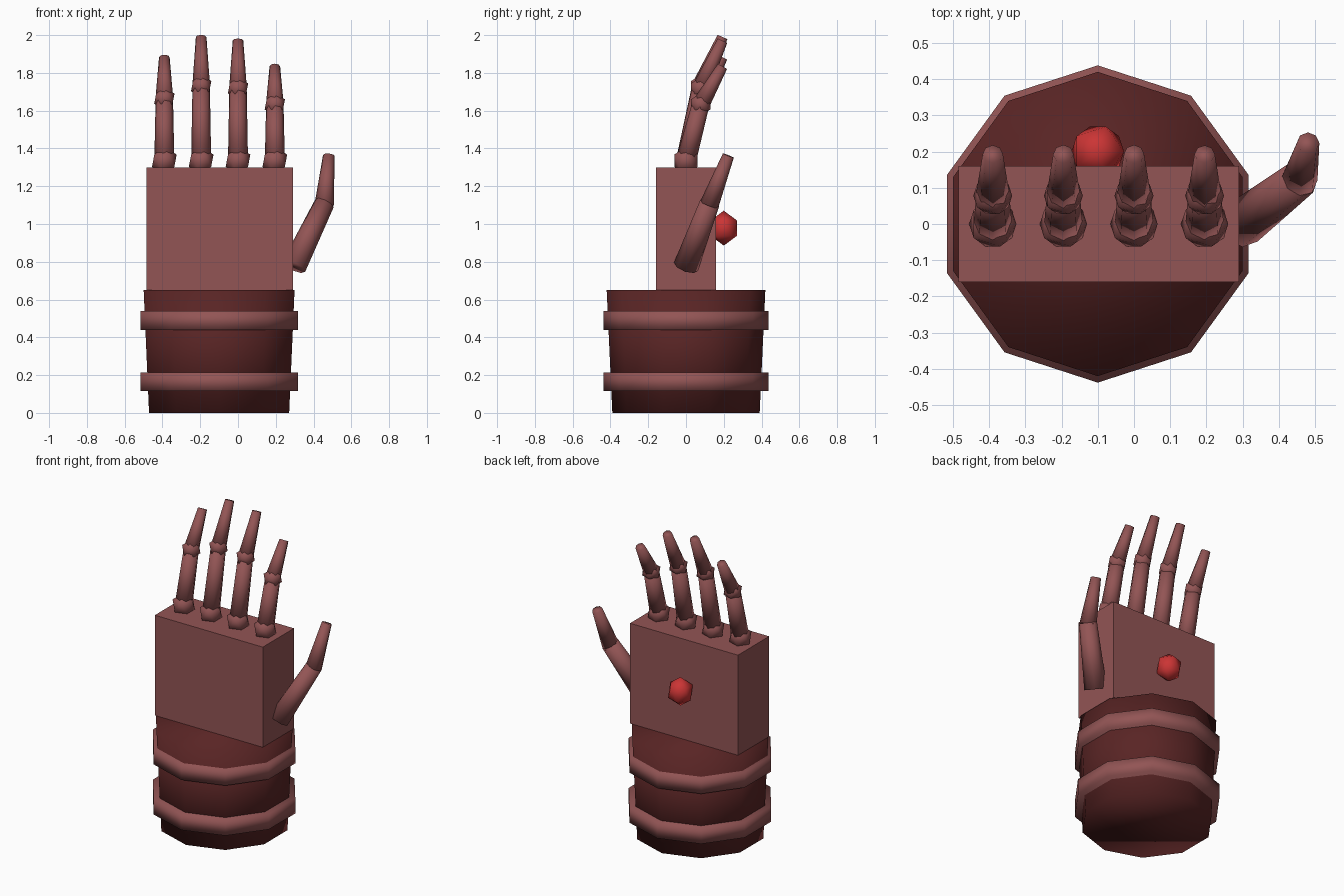
import bpy, bmesh
from math import sin, cos, pi
from mathutils import Vector, Matrix

if "Cube" in bpy.data.objects:
    bpy.data.objects.remove(bpy.data.objects["Cube"])


def material(name, rgb):
    m = bpy.data.materials.new(name)
    m.diffuse_color = (*rgb, 1)
    m.use_nodes = True
    m.node_tree.nodes["Principled BSDF"].inputs["Base Color"].default_value = m.diffuse_color
    return m


ROSE = material("rose", (0.29, 0.09, 0.09))
DARK = material("dark_red", (0.10, 0.018, 0.018))
RED = material("bright_red", (0.6, 0.035, 0.035))


def finish(name, bm, mat, smooth=True):
    bmesh.ops.recalc_face_normals(bm, faces=bm.faces[:])
    for f in bm.faces:
        f.smooth = smooth
    me = bpy.data.meshes.new(name)
    bm.to_mesh(me)
    bm.free()
    me.materials.append(mat)
    ob = bpy.data.objects.new(name, me)
    bpy.context.collection.objects.link(ob)


def taper(bm, a, b, ra, rb, sides=8):
    """Closed tapered cylinder from point a to point b."""
    a, b = Vector(a), Vector(b)
    q = Vector((0, 0, 1)).rotation_difference((b - a).normalized())
    rings = []
    for p, r in ((a, ra), (b, rb)):
        rings.append([bm.verts.new(p + q @ Vector((r * sin(2 * pi * i / sides),
                                                   r * cos(2 * pi * i / sides), 0)))
                      for i in range(sides)])
    lo, hi = rings
    for i in range(sides):
        j = (i + 1) % sides
        bm.faces.new((lo[i], lo[j], hi[j], hi[i]))
    bm.faces.new(lo)
    bm.faces.new(hi)


def ball(bm, c, r, stretch=1):
    """Twenty-sided ball."""
    bmesh.ops.create_icosphere(bm, subdivisions=1, radius=r,
                               matrix=Matrix.Translation(c) @ Matrix.Diagonal((1, 1, stretch, 1)))


# cuff and its two bands
bm = bmesh.new()
taper(bm, (-0.1, 0, 0), (-0.1, 0, 0.65), 0.39, 0.42, 10)
finish("cuff", bm, DARK)
for name, z in (("lower_band", 0.115), ("upper_band", 0.44)):
    bm = bmesh.new()
    taper(bm, (-0.1, 0, z), (-0.1, 0, z + 0.1), 0.438, 0.438, 10)
    finish(name, bm, ROSE)

# palm block
bm = bmesh.new()
bmesh.ops.create_cube(bm, size=1, matrix=Matrix.Translation((-0.0975, 0, 0.975))
                      @ Matrix.Diagonal((0.775, 0.32, 0.65, 1)))
finish("palm", bm, ROSE, False)

# four fingers: knuckle, lower segment, joint, tip segment
for name, x, f in (("little_finger", -0.39, 0.845), ("ring_finger", -0.195, 1.0),
                   ("middle_finger", 0.0, 0.972), ("index_finger", 0.195, 0.775)):
    base = (x, 0, 1.335)
    joint = (x, 0.078, 1.3 + 0.43 * f)
    tip = (x, 0.193, 1.3 + 0.69 * f)
    bm = bmesh.new()
    ball(bm, base, 0.073)
    taper(bm, base, joint, 0.053, 0.046)
    ball(bm, joint, 0.06)
    taper(bm, joint, tip, 0.047, 0.028)
    finish(name, bm, ROSE)

# thumb
bm = bmesh.new()
taper(bm, (0.295, 0, 0.775), (0.458, 0.125, 1.11), 0.067, 0.053)
taper(bm, (0.456, 0.122, 1.1), (0.481, 0.224, 1.362), 0.051, 0.031)
finish("thumb", bm, ROSE)

# gem on the back of the hand
bm = bmesh.new()
ball(bm, (-0.1, 0.2, 0.978), 0.081, 1.14)
finish("gem", bm, RED)
